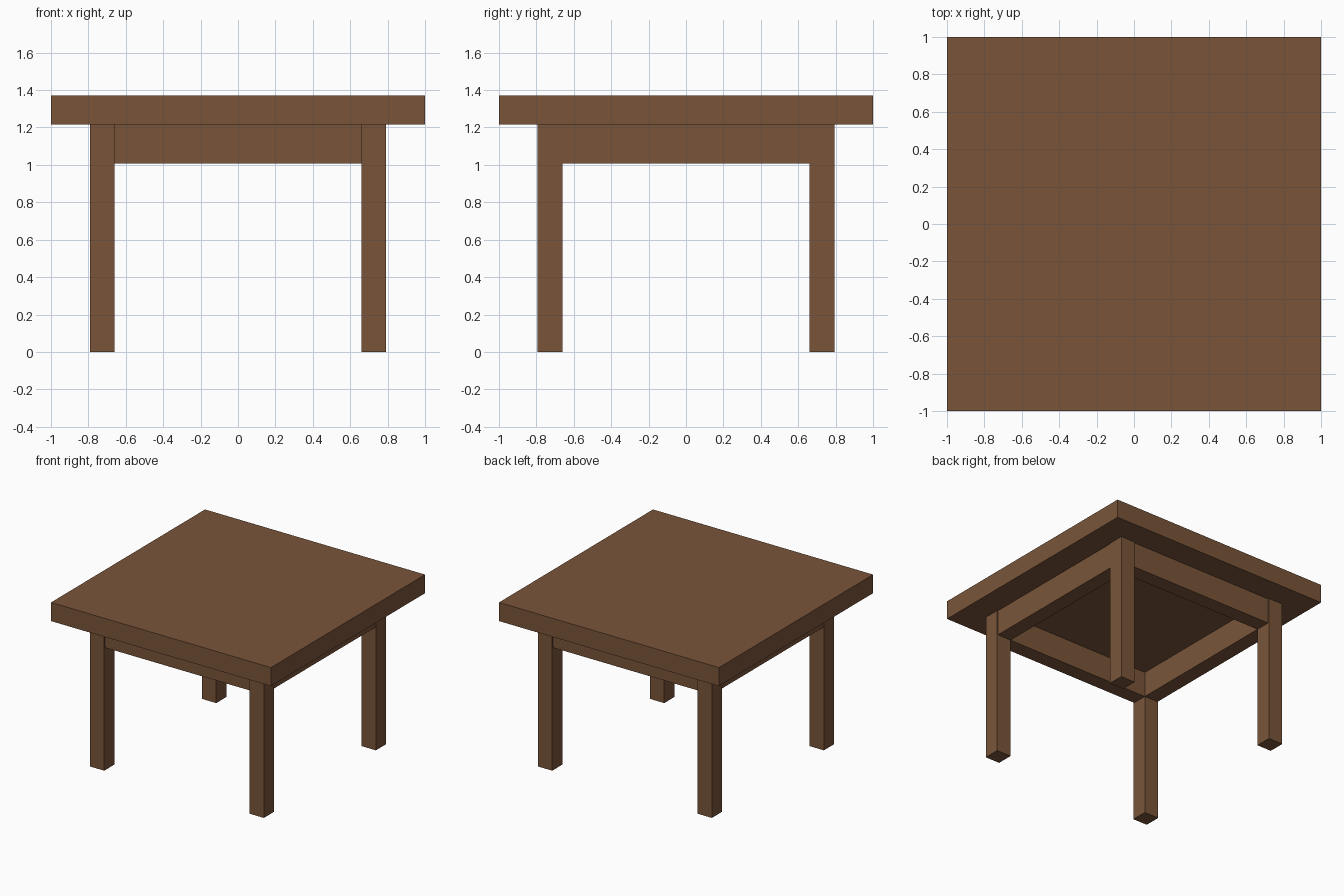
import bpy

if "Cube" in bpy.data.objects:
    bpy.data.objects.remove(bpy.data.objects["Cube"])

wood = bpy.data.materials.new("brown_wood")
wood.diffuse_color = (0.195, 0.091, 0.042, 1.0)
wood.use_nodes = True
wood.node_tree.nodes["Principled BSDF"].inputs["Base Color"].default_value = wood.diffuse_color


def box(name, lo, hi):
    """Axis-aligned box between two corners."""
    centre = [(a + b) / 2 for a, b in zip(lo, hi)]
    bpy.ops.mesh.primitive_cube_add(size=1, location=centre)
    ob = bpy.context.object
    ob.name = name
    ob.scale = [b - a for a, b in zip(lo, hi)]
    bpy.ops.object.transform_apply(location=False, rotation=False, scale=True)
    ob.data.materials.append(wood)
    return ob


TOP, UNDER, APRON = 1.37, 1.217, 1.008   # heights
INNER, OUTER, RAIL = 0.66, 0.791, 0.785  # leg faces and apron outer face

# Square tabletop
box("tabletop", (-1, -1, UNDER), (1, 1, TOP))

# Four square legs
for sx, side in ((-1, "left"), (1, "right")):
    for sy, end in ((-1, "front"), (1, "back")):
        xs = sorted((sx * INNER, sx * OUTER))
        ys = sorted((sy * INNER, sy * (OUTER + 0.003)))
        box(f"{end}_{side}_leg", (xs[0], ys[0], 0), (xs[1], ys[1], UNDER))

# Apron rails between the legs
for s, end, side in ((-1, "front", "left"), (1, "back", "right")):
    a, b = sorted((s * INNER, s * RAIL))
    box(f"{end}_apron", (-INNER, a, APRON), (INNER, b, UNDER))
    box(f"{side}_apron", (a, -INNER, APRON), (b, INNER, UNDER))
